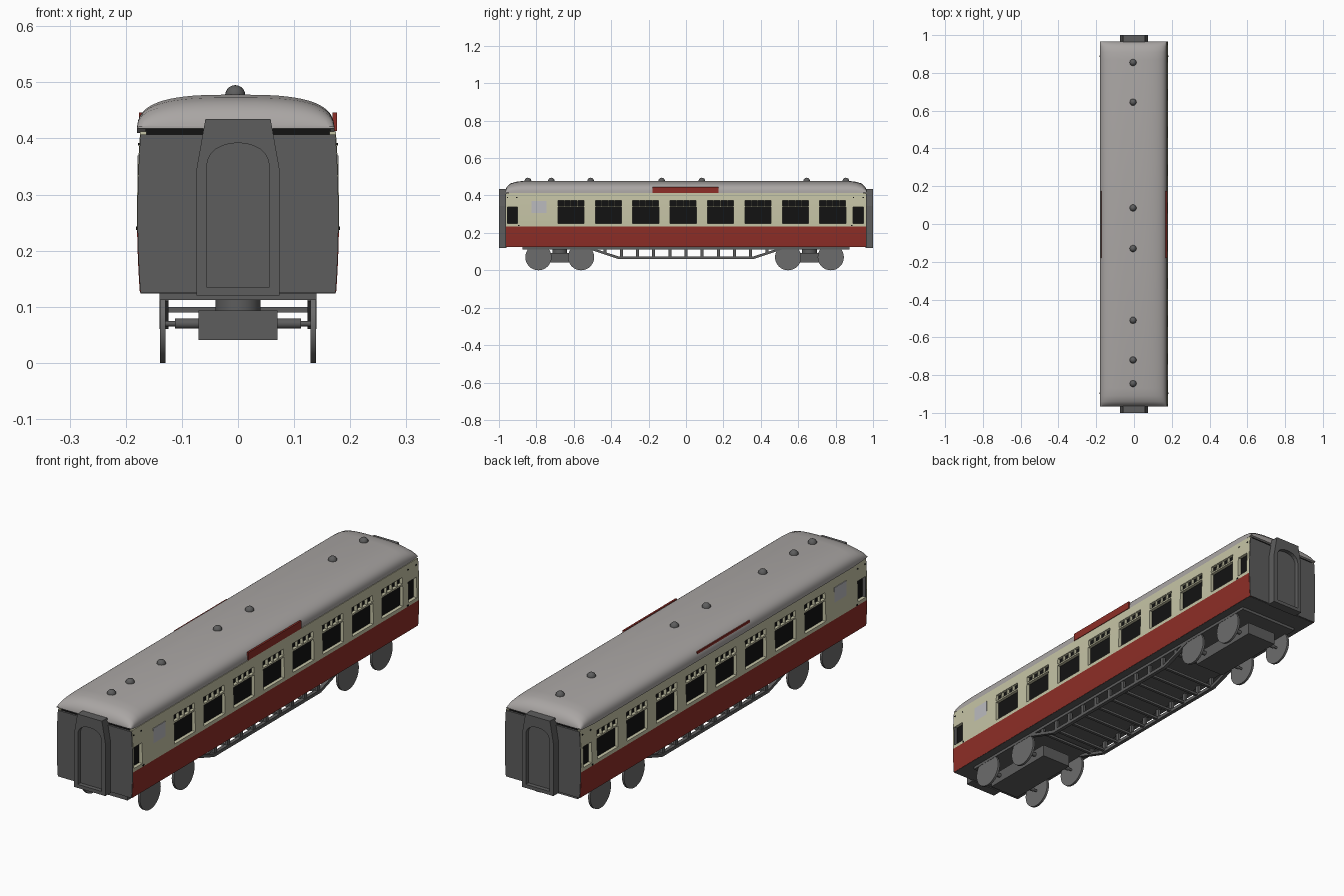
import bpy, bmesh, math
from mathutils import Matrix, Vector

if "Cube" in bpy.data.objects:
    bpy.data.objects.remove(bpy.data.objects["Cube"])


def mat(name, r, g, b):
    m = bpy.data.materials.new(name)
    m.diffuse_color = (r, g, b, 1)
    m.use_nodes = True
    m.node_tree.nodes["Principled BSDF"].inputs["Base Color"].default_value = m.diffuse_color
    return m


RED = mat("red", 0.27, 0.027, 0.02)
CREAM = mat("cream", 0.56, 0.55, 0.38)
BLACK = mat("black", 0.006, 0.006, 0.006)
ROOF = mat("roof_grey", 0.40, 0.38, 0.37)
DARK = mat("dark_grey", 0.11, 0.11, 0.11)
WHEEL = mat("wheel_grey", 0.15, 0.15, 0.15)
PALE = mat("frosted", 0.5, 0.5, 0.52)


def finish(bm, name, m, smooth=False):
    bmesh.ops.recalc_face_normals(bm, faces=bm.faces[:])
    me = bpy.data.meshes.new(name)
    bm.to_mesh(me)
    bm.free()
    ob = bpy.data.objects.new(name, me)
    bpy.context.collection.objects.link(ob)
    if m:
        me.materials.append(m)
    if smooth:
        bpy.ops.object.select_all(action='DESELECT')
        ob.select_set(True)
        bpy.context.view_layer.objects.active = ob
        bpy.ops.object.shade_smooth_by_angle(angle=math.radians(35))
    return ob


def add_box(bm, x0, x1, y0, y1, z0, z1):
    c = Vector(((x0 + x1) / 2, (y0 + y1) / 2, (z0 + z1) / 2))
    d = (abs(x1 - x0), abs(y1 - y0), abs(z1 - z0), 1)
    bmesh.ops.create_cube(bm, size=1, matrix=Matrix.Translation(c) @ Matrix.Diagonal(d))


def boxes(name, m, items):
    bm = bmesh.new()
    for b in items:
        add_box(bm, *b)
    return finish(bm, name, m)


def loft(name, m, rings, smooth=False):
    bm = bmesh.new()
    vs = [[bm.verts.new(p) for p in r] for r in rings]
    n = len(vs[0])
    for a, b in zip(vs, vs[1:]):
        for i in range(n):
            j = (i + 1) % n
            bm.faces.new((a[i], a[j], b[j], b[i]))
    bm.faces.new(vs[0])
    bm.faces.new(vs[-1])
    return finish(bm, name, m, smooth)


def prism(name, m, xz, y0, y1, smooth=False):
    return loft(name, m, [[(x, y, z) for x, z in xz] for y in (y0, y1)], smooth)


def cyl_x(bm, x0, x1, y, z, r, n=32):
    bmesh.ops.create_cone(bm, cap_ends=True, segments=n, radius1=r, radius2=r, depth=abs(x1 - x0),
                          matrix=Matrix.Translation(((x0 + x1) / 2, y, z)) @ Matrix.Rotation(math.pi / 2, 4, 'Y'))


def side_x(z):
    # gentle tumblehome of the body side
    return 0.18 - 0.26 * (z - 0.265) ** 2


def levels(z0, z1, n=6):
    return [z0 + (z1 - z0) * i / n for i in range(n + 1)]


# window openings shared by both sides
bm = bmesh.new()
for i in range(8):
    y = -0.615 + 0.2 * i
    add_box(bm, -0.3, 0.3, y - 0.07, y + 0.07, 0.25, 0.338)
    for k in range(4):
        yk = y - 0.07 + 0.0355 * k
        add_box(bm, -0.3, 0.3, yk, yk + 0.0325, 0.345, 0.372)
for y in (-0.93, 0.92):
    add_box(bm, -0.3, 0.3, y - 0.028, y + 0.028, 0.25, 0.338)
cutter = finish(bm, "window_cutter", None)
cutter.hide_render = True
cutter.hide_viewport = False
cutter.display_type = 'WIRE'

# body sides, built once and mirrored
for s, side in ((1, "right"), (-1, "left")):
    for name, m, z0, z1 in (("lower", RED, 0.125, 0.235), ("upper", CREAM, 0.235, 0.412)):
        zs = levels(z0, z1)
        outer = [(s * side_x(z), z) for z in zs]
        inner = [(s * 0.163, z1), (s * 0.163, z0)]
        wall = prism(f"{name}_wall_{side}", m, outer + inner, -0.963, 0.963, name == "lower")
        if name == "upper":
            mod = wall.modifiers.new("windows", 'BOOLEAN')
            mod.object = cutter
            mod.solver = 'EXACT'
    X = lambda a, b: (min(s * a, s * b), max(s * a, s * b))
    # frosted window, roof board and door handles
    boxes(f"frosted_window_{side}", PALE, [(*X(0.17, 0.1795), -0.825, -0.745, 0.25, 0.37)])
    boxes(f"roof_board_{side}", RED, [(*X(0.168, 0.176), -0.18, 0.175, 0.413, 0.446)])
    boxes(f"door_fittings_{side}", BLACK,
          [(*X(0.175, 0.182), y - 0.004, y + 0.004, 0.237, 0.243) for y in (-0.895, 0.887)] +
          [(*X(0.172, 0.178), y - 0.003, y + 0.003, 0.387, 0.392) for y in (-0.955, -0.905, 0.895, 0.948)])

# dark interior behind the glass
boxes("dark_interior", BLACK, [(-0.165, 0.165, -0.958, 0.958, 0.126, 0.42)])

# roof with rounded section and hipped ends
N = 32
rings = []
half = [(0.967, 0.12, 0.418), (0.958, 0.5, 0.416), (0.94, 0.78, 0.414), (0.91, 0.92, 0.412), (0.87, 1, 0.41)]
for y, h, base in [(-y, h, b) for y, h, b in half] + half[::-1]:
    ring = []
    for i in range(N + 1):
        a = math.pi * i / N
        c, sn = math.cos(a), max(math.sin(a), 0)
        x = math.copysign(abs(c) ** (2 / 3), c) * 0.176
        ring.append((x - 0.004, y, base + (0.478 - base) * h * sn ** (2 / 3)))
    rings.append(ring)
loft("roof", ROOF, rings, True)

# roof ventilators
bm = bmesh.new()
for y in (-0.845, -0.72, -0.51, -0.13, 0.085, 0.645, 0.855):
    bmesh.ops.create_uvsphere(bm, u_segments=16, v_segments=10, radius=0.018,
                              matrix=Matrix.Translation((-0.005, y, 0.477)))
finish(bm, "roof_vents", DARK, True)

# end walls and gangway connections
zs = levels(0.125, 0.407, 10)
end = [(side_x(z) - 0.001, z) for z in zs]
end += [(-x, z) for x, z in end[::-1]]
arch = [(-0.056, 0.135), (0.056, 0.135)] + [
    (0.056 * math.cos(math.pi * i / 12), 0.346 + 0.046 * math.sin(math.pi * i / 12) ** 0.8 if 0 < i < 12 else 0.346)
    for i in range(13)]
gang = [(-0.074, 0.12), (0.074, 0.12), (0.074, 0.345), (0.058, 0.435), (-0.058, 0.435), (-0.074, 0.345)]
for s, label in ((-1, "front"), (1, "back")):
    prism(f"end_wall_{label}", DARK, end, s * 0.955, s * 0.966)
    g = prism(f"gangway_{label}", DARK, gang, s * 0.96, s * 1.0)
    c = prism(f"gangway_cutter_{label}", None, arch, s * 0.982, s * 1.05)
    c.hide_render = True
    mod = g.modifiers.new("recess", 'BOOLEAN')
    mod.object = c
    mod.solver = 'EXACT'

# underframe floor
boxes("underframe", DARK, [(-0.174, 0.174, -0.96, 0.96, 0.124, 0.13), (-0.14, 0.14, -0.875, 0.875, 0.112, 0.126)])

# truss rods, posts and cross members
top = [(-0.51, 0.122), (-0.36, 0.074), (0.36, 0.074), (0.51, 0.122)]
low = [(0.51, 0.11), (0.36, 0.06), (-0.36, 0.06), (-0.51, 0.11)]
for s, side in ((1, "right"), (-1, "left")):
    loft(f"truss_{side}", DARK, [[(s * x, y, z) for y, z in top + low] for x in (0.124, 0.14)])
posts = [0.0865 * i for i in range(-5, 6)]
items = []
for y in posts:
    zb = 0.065 if abs(y) < 0.36 else 0.09
    items += [(s * 0.132 - 0.006, s * 0.132 + 0.006, y - 0.008, y + 0.008, zb, 0.115) for s in (1, -1)]
    items.append((-0.13, 0.13, y - 0.006, y + 0.006, zb, zb + 0.01))
boxes("truss_posts", DARK, items)

# bogies: frame, pivot, axles and wheels
for yc, label in ((-0.675, "front"), (0.66, "back")):
    boxes(f"bogie_frame_{label}", DARK, [(-0.07, 0.07, yc - 0.17, yc + 0.17, 0.041, 0.093)])
    bm = bmesh.new()
    bmesh.ops.create_cone(bm, cap_ends=True, segments=24, radius1=0.04, radius2=0.04, depth=0.034,
                          matrix=Matrix.Translation((0, yc, 0.109)))
    finish(bm, f"bogie_pivot_{label}", DARK, True)
    axles, wheels = bmesh.new(), bmesh.new()
    for d in (-0.114, 0.114):
        cyl_x(axles, -0.135, 0.135, yc + d, 0.07, 0.005, 12)
        cyl_x(axles, -0.112, 0.112, yc + d, 0.07, 0.009, 12)
        for s in (-1, 1):
            cyl_x(wheels, s * 0.129, s * 0.139, yc + d, 0.07, 0.07)
    finish(axles, f"axles_{label}", DARK, True)
    finish(wheels, f"wheels_{label}", WHEEL, True)
